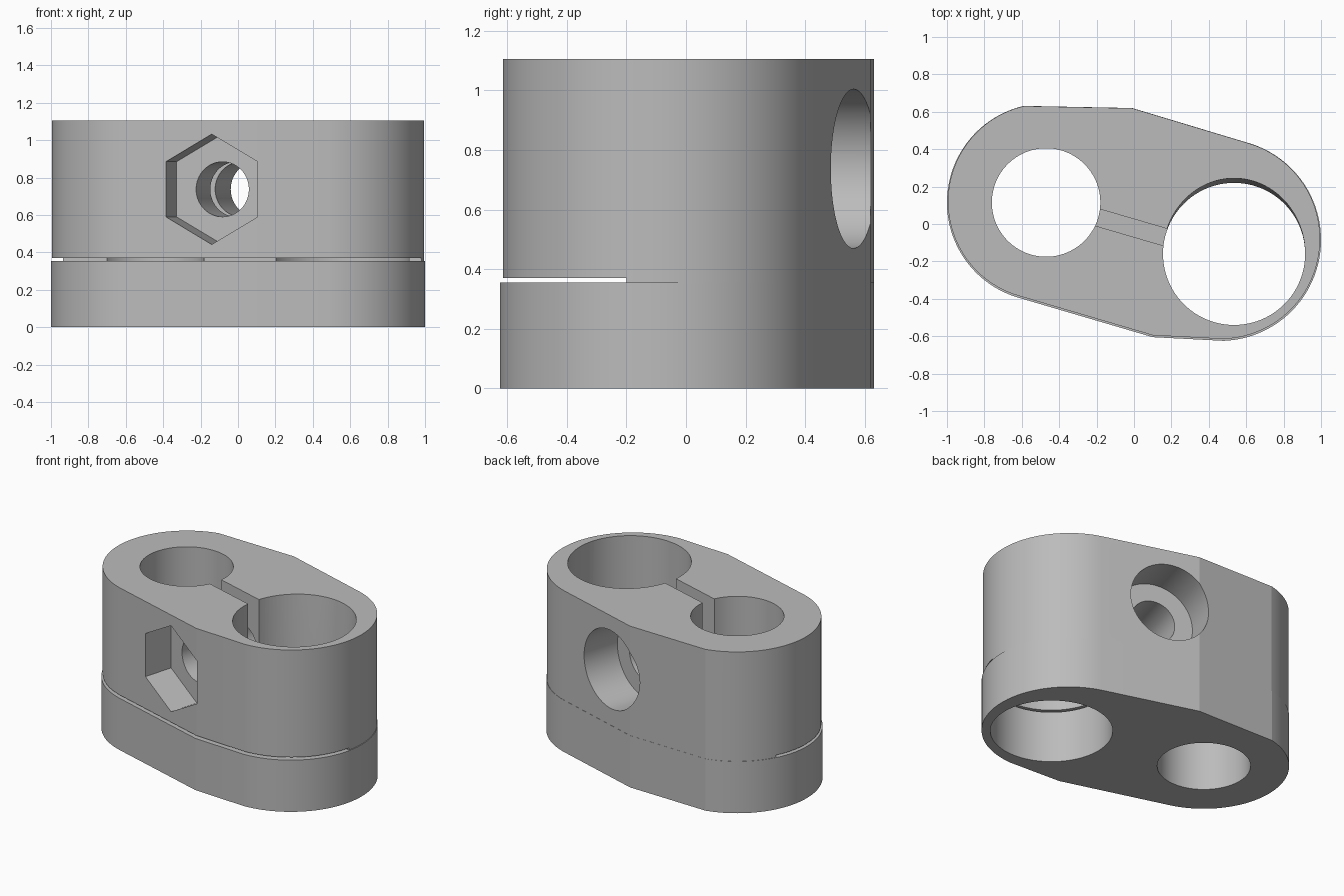
import bpy, bmesh, math
from mathutils import Matrix, Vector

if "Cube" in bpy.data.objects:
    bpy.data.objects.remove(bpy.data.objects["Cube"])

TILT = math.radians(-16.3)      # direction of the line joining the two bores
TOP, SLOT_LOW, SLOT_HIGH = 1.105, 0.3545, 0.37
BOLT_Z = 0.737

grey = bpy.data.materials.new("light_grey")
grey.diffuse_color = (0.5, 0.5, 0.5, 1)
grey.use_nodes = True
grey.node_tree.nodes["Principled BSDF"].inputs["Base Color"].default_value = grey.diffuse_color


def loft(name, low, high, z0, z1):
    """Solid between two matching outlines."""
    bm = bmesh.new()
    a = [bm.verts.new((x, y, z0)) for x, y in low]
    b = [bm.verts.new((x, y, z1)) for x, y in high]
    bm.faces.new(a[::-1])
    bm.faces.new(b)
    for i in range(len(a)):
        j = (i + 1) % len(a)
        bm.faces.new((a[i], a[j], b[j], b[i]))
    bmesh.ops.recalc_face_normals(bm, faces=bm.faces)
    mesh = bpy.data.meshes.new(name)
    bm.to_mesh(mesh)
    bm.free()
    mesh.materials.append(grey)
    ob = bpy.data.objects.new(name, mesh)
    bpy.context.collection.objects.link(ob)
    return ob


def arc(cx, cy, r, a0, a1, n):
    angles = [math.radians(a0 + (a1 - a0) * i / n) for i in range(n + 1)]
    return [(cx + r * math.cos(a), cy + r * math.sin(a)) for a in angles]


def circle(cx, cy, r, n=96):
    return arc(cx, cy, r, 0, 360, n)[:-1]


def outline(shrink=0.0, shift=0.0):
    """Two rounded ends joined by slightly kinked sides."""
    pts = arc(-0.47, 0.115 + shift, 0.53 - shrink, 103, 253.6, 48)
    pts.append((0.10, -0.605 + shift + shrink))
    pts += arc(0.46, -0.085 + shift, 0.54 - shrink, -88, 73, 48)
    pts.append((-0.01, 0.62 + shift - shrink))
    return pts


def combine(target, other, operation):
    mod = target.modifiers.new("combine", 'BOOLEAN')
    mod.operation, mod.solver, mod.object = operation, 'EXACT', other
    bpy.context.view_layer.objects.active = target
    bpy.ops.object.modifier_apply(modifier=mod.name)
    bpy.data.objects.remove(other)


def bar(name, x0, x1, y0, y1, z0, z1):
    """Box turned to follow the line between the bores."""
    pts = [(x0, y0), (x1, y0), (x1, y1), (x0, y1)]
    ob = loft(name, pts, pts, z0, z1)
    ob.data.transform(Matrix.Rotation(TILT, 4, 'Z'))
    return ob


def bolt_cut(name, r, sides, d0, d1):
    """Prism along the bolt axis, from distance d0 to d1 measured from mid-block."""
    pts = circle(0, 0, r, sides)
    ob = loft(name, pts, pts, -d1, -d0)
    if sides == 6:
        ob.data.transform(Matrix.Rotation(math.radians(30), 4, 'Z'))
    turn = Matrix.Rotation(TILT, 4, 'Z') @ Matrix.Rotation(math.radians(90), 4, 'X')
    ob.data.transform(Matrix.Translation((0.018, 0.018, BOLT_Z)) @ turn)
    return ob


# clamp body: base plus a marginally smaller upper block
body = loft("clamp_body", outline(), outline(), 0, 0.355)
upper = outline(0.0055, 0.0045)
combine(body, loft("upper_block", upper, upper, 0.3, TOP), 'UNION')

# horizontal slot opening to the front
combine(body, bar("slot", -2, 2, -2, 0.083, SLOT_LOW, SLOT_HIGH), 'DIFFERENCE')

# small bore, and large bore whose rear wall leans outwards above the slot
small = circle(-0.47, 0.115, 0.29)
combine(body, loft("small_bore", small, small, -0.1, 1.3), 'DIFFERENCE')
large = circle(0.535, -0.16, 0.38)
combine(body, loft("large_bore", large, large, -0.1, 1.3), 'DIFFERENCE')
flared = [(x, y + 0.065 * max(0, y + 0.16)) for x, y in large]
combine(body, loft("large_bore_flare", [(x, y - 0.002) for x, y in large],
                   flared, 0.362, TOP + 0.002), 'DIFFERENCE')

# vertical slit between the bores
combine(body, bar("slit", -0.3, 0.3, -0.067, 0.025, 0.362, 1.3), 'DIFFERENCE')

# bolt passage, hexagonal nut pocket at the front, round head pocket at the back
combine(body, bolt_cut("bolt_hole", 0.147, 64, -0.5, 0.5), 'DIFFERENCE')
combine(body, bolt_cut("nut_pocket", 0.295, 6, -1.0, -0.36), 'DIFFERENCE')
combine(body, bolt_cut("head_pocket", 0.267, 80, 0.30, 1.0), 'DIFFERENCE')

# smooth curved walls, sharp kinks
bpy.ops.object.select_all(action='DESELECT')
body.select_set(True)
bpy.context.view_layer.objects.active = body
bpy.ops.object.shade_smooth_by_angle(angle=math.radians(10))
